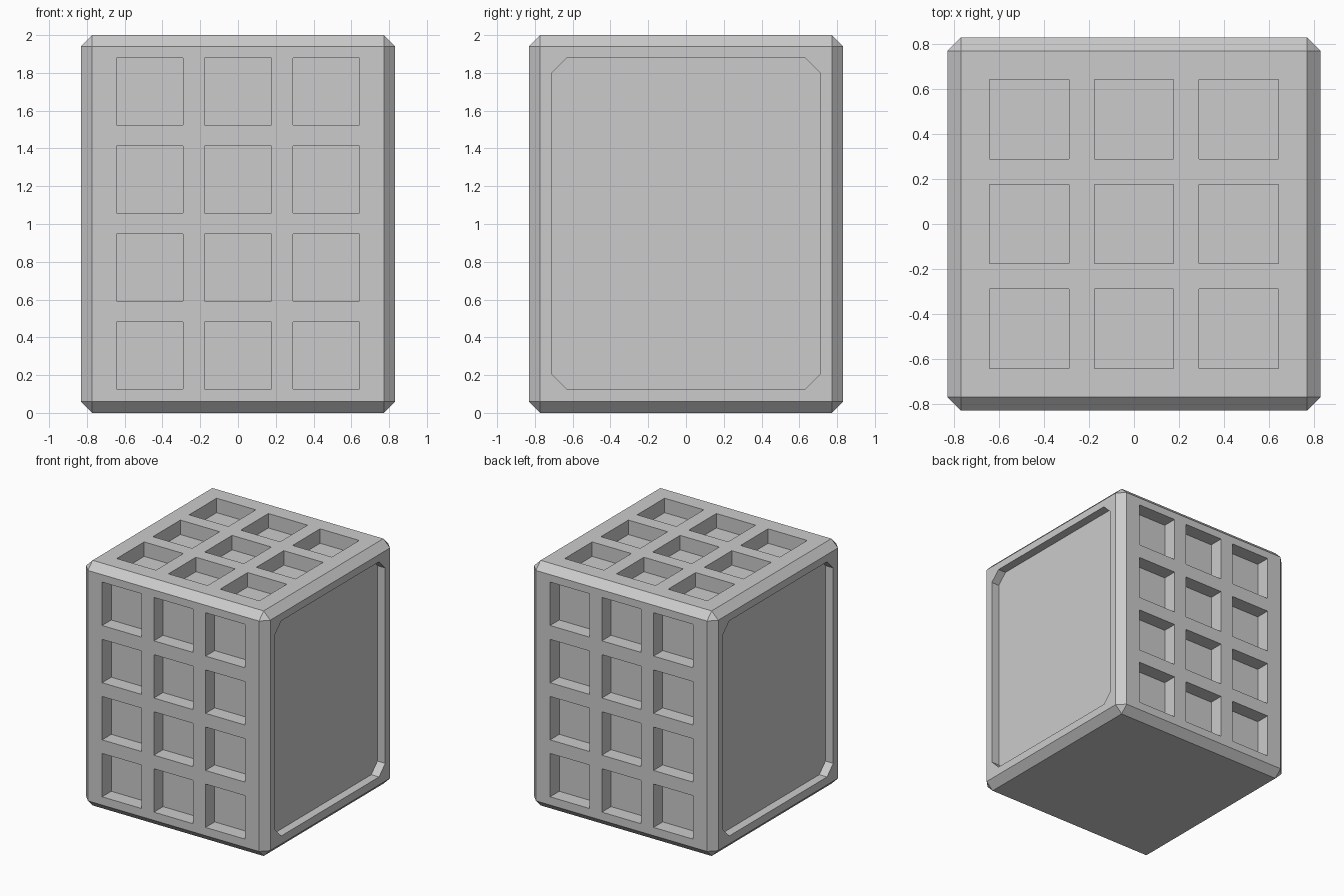
import bpy, bmesh
from mathutils import Matrix, Vector

if "Cube" in bpy.data.objects:
    bpy.data.objects.remove(bpy.data.objects["Cube"])

HALF, HEIGHT = 0.832, 2.0
BEVEL = 0.06
POCKET, POCKET_DEPTH = 0.354, 0.118
PANEL_DEPTH = 0.07
COLS = (-0.467, 0, 0.467)
ROWS = (0.304, 0.769, 1.235, 1.702)


def add_box(bm, centre, size):
    m = Matrix.Translation(Vector(centre)) @ Matrix.Diagonal((*size, 1))
    return bmesh.ops.create_cube(bm, size=1, matrix=m)["verts"]


def make_object(name, bm):
    bmesh.ops.recalc_face_normals(bm, faces=bm.faces)
    mesh = bpy.data.meshes.new(name)
    bm.to_mesh(mesh)
    bm.free()
    obj = bpy.data.objects.new(name, mesh)
    bpy.context.collection.objects.link(obj)
    return obj


# Chamfered block
bm = bmesh.new()
add_box(bm, (0, 0, HEIGHT / 2), (2 * HALF, 2 * HALF, HEIGHT))
bmesh.ops.bevel(bm, geom=bm.edges[:], offset=BEVEL, segments=1,
                affect='EDGES', profile=0.5)
block = make_object("pocketed_block", bm)

bm = bmesh.new()
# Front, back and top pockets
for x in COLS:
    for side in (-1, 1):
        for z in ROWS:
            add_box(bm, (x, side * HALF, z), (POCKET, 2 * POCKET_DEPTH, POCKET))
    for y in COLS:
        add_box(bm, (x, y, HEIGHT), (POCKET, POCKET, 2 * POCKET_DEPTH))

# Side panel recesses with clipped corners
for side in (-1, 1):
    verts = add_box(bm, (side * HALF, 0, 1.003), (2 * PANEL_DEPTH, 1.42, 1.755))
    edges = {e for v in verts for e in v.link_edges
             if abs(e.verts[0].co.x - e.verts[1].co.x) > 0.01}
    bmesh.ops.bevel(bm, geom=list(edges), offset=0.08, segments=1,
                    affect='EDGES', profile=0.5)
cutter = make_object("recess_cutter", bm)
cutter.hide_render = True

# Cut the recesses
mod = block.modifiers.new("recesses", 'BOOLEAN')
mod.operation = 'DIFFERENCE'
mod.solver = 'EXACT'
mod.object = cutter
bpy.context.view_layer.objects.active = block
bpy.ops.object.modifier_apply(modifier=mod.name)
bpy.data.objects.remove(cutter)
